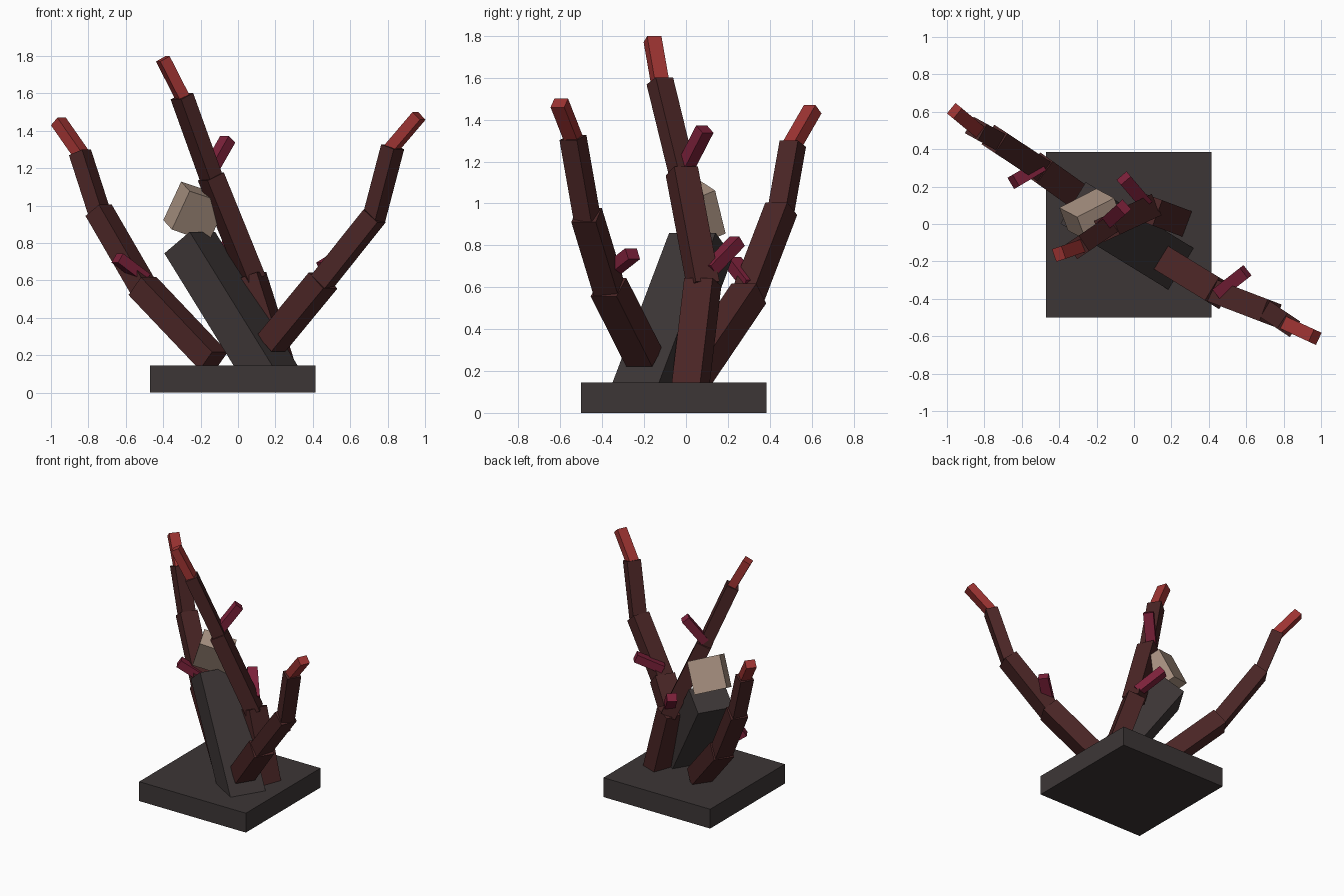
import bpy
from mathutils import Vector, Matrix

cube = bpy.data.objects.get("Cube")
if cube:
    bpy.data.objects.remove(cube, do_unlink=True)


def material(name, rgb):
    m = bpy.data.materials.new(name)
    m.use_nodes = True
    m.diffuse_color = (*rgb, 1)
    m.node_tree.nodes["Principled BSDF"].inputs["Base Color"].default_value = (*rgb, 1)
    return m


charcoal = material("charcoal", (0.046, 0.037, 0.037))
bark = material("dark_red_bark", (0.07, 0.019, 0.019))
red = material("bright_red", (0.34, 0.034, 0.032))
crimson = material("crimson", (0.2, 0.015, 0.042))
beige = material("beige", (0.4, 0.29, 0.225))


def block(name, centre, axes, size, mat):
    """Box with the given three unit axes and side lengths."""
    bpy.ops.mesh.primitive_cube_add(size=1)
    ob = bpy.context.object
    ob.name = name
    frame = Matrix([Vector(a) for a in axes]).transposed().to_4x4()
    ob.matrix_world = Matrix.Translation(centre) @ frame @ Matrix.Diagonal((*size, 1))
    ob.data.materials.append(mat)
    return ob


def beam(name, start, end, width, depth, mat, overlap=0.0):
    """Box running from start to end, its width kept level."""
    start, end = Vector(start), Vector(end)
    d = (end - start).normalized()
    start = start - d * overlap
    side = d.cross(Vector((0, 0, 1))).normalized()
    return block(name, (start + end) / 2, (side, d, side.cross(d)),
                 (width, (end - start).length, depth), mat)


# Plinth and leaning column
block("plinth", (-0.027, -0.058, 0.073), Matrix.Identity(3), (0.885, 0.885, 0.145), charcoal)
beam("leaning_column", (0.194, -0.205, 0.07), (-0.258, 0.072, 0.8025), 0.26, 0.196, charcoal)

# Tilted stone on top of the column
up = Vector((0.095, -0.05, 0.205)).normalized()
across = Vector((0.2, 0.1, -0.06))
across = (across - up * across.dot(up)).normalized()
block("tilted_stone", (-0.23, 0.052, 0.967), (across, up.cross(across), up),
      (0.232, 0.14, 0.232), beige)

# Three branches, each of three tapering segments and a red tip
branches = {
    "right_branch": [(-0.13, 0.03, 0.17), (-0.51, 0.30, 0.57), (-0.745, 0.455, 0.975),
                     (-0.845, 0.51, 1.285), (-0.96, 0.605, 1.45)],
    "left_branch": [(0.178, -0.2, 0.264), (0.455, -0.37, 0.60), (0.73, -0.475, 0.945),
                    (0.827, -0.54, 1.315), (0.968, -0.605, 1.48)],
    "middle_branch": [(0.23, 0.02, 0.12), (0.07, 0.08, 0.625), (-0.145, -0.02, 1.155),
                      (-0.3, -0.125, 1.585), (-0.402, -0.16, 1.785)],
}
parts = [("lower", 0.145, 0.125), ("mid", 0.125, 0.105), ("upper", 0.1, 0.085), ("tip", 0.072, 0.06)]
for branch, path in branches.items():
    for i, (part, width, depth) in enumerate(parts):
        beam(f"{branch}_{part}", path[i], path[i + 1], width, depth,
             red if part == "tip" else bark, overlap=0.02 if i else 0)

# Short crimson twigs
twigs = {
    "right_twig": ((-0.5, 0.31, 0.61), (-0.645, 0.225, 0.72)),
    "left_twig": ((0.45, -0.37, 0.67), (0.597, -0.255, 0.76)),
    "middle_twig_low": ((0.06, 0.11, 0.68), (-0.055, 0.245, 0.82)),
    "middle_twig_high": ((-0.155, 0.0, 1.18), (-0.055, 0.09, 1.355)),
}
for name, (start, end) in twigs.items():
    beam(name, start, end, 0.07, 0.058, crimson)
